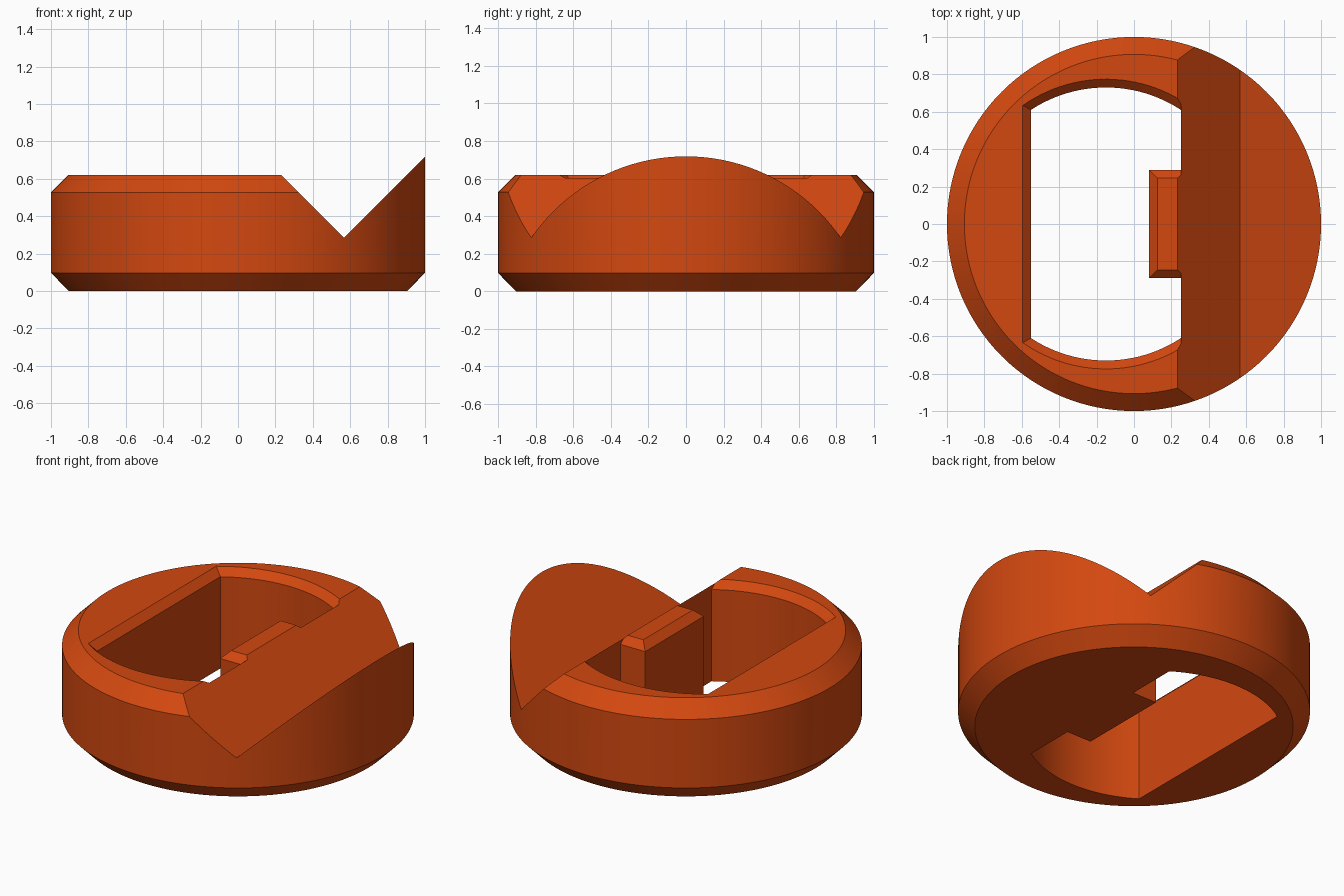
import bpy, bmesh, math

if "Cube" in bpy.data.objects:
    bpy.data.objects.remove(bpy.data.objects["Cube"])

SEG = 128


def loft(name, rings, closed=False):
    """Join equal-length point rings; cap the ends, or close into a loop."""
    bm = bmesh.new()
    vs = [[bm.verts.new(p) for p in r] for r in rings]
    n = len(vs[0])
    pairs = list(zip(vs, vs[1:]))
    if closed:
        pairs.append((vs[-1], vs[0]))
    for a, b in pairs:
        for i in range(n):
            j = (i + 1) % n
            bm.faces.new((a[i], a[j], b[j], b[i]))
    if not closed:
        bm.faces.new(vs[0])
        bm.faces.new(vs[-1])
    bmesh.ops.recalc_face_normals(bm, faces=bm.faces)
    me = bpy.data.meshes.new(name)
    bm.to_mesh(me)
    bm.free()
    ob = bpy.data.objects.new(name, me)
    bpy.context.collection.objects.link(ob)
    return ob


def circle(r, z):
    return [(r * math.cos(2 * math.pi * i / SEG), r * math.sin(2 * math.pi * i / SEG), z)
            for i in range(SEG)]


def hole_outline(d, z):
    """Slot outline grown by d: arcs front and back, flat left, tab on the right."""
    cx, r, x0, x1 = -0.15, 0.73 + d, -0.55 - d, 0.25
    a0, a1 = math.acos((x1 - cx) / r), math.acos((x0 - cx) / r)
    arc = [(cx + r * math.cos(a), r * math.sin(a))
           for a in (a0 + (a1 - a0) * i / 24 for i in range(25))]
    t, tx = 0.29 - d, 0.08 + d
    pts = arc + [(x, -y) for x, y in reversed(arc)]
    pts += [(x1, -t), (tx, -t), (tx, t), (x1, t)]
    return [(x, y, z) for x, y in pts]


# Round body with a chamfered foot
body = loft("ring_body", [circle(0.905, 0), circle(1, 0.097), circle(1, 0.9)])

# Flat top, V groove and rising lip
prof = [(-1.2, 0.62), (0.232, 0.62), (0.567, 0.285), (1.2, 0.918), (1.2, 1.2), (-1.2, 1.2)]
groove = loft("groove_cutter", [[(x, y, z) for x, z in prof] for y in (-1.2, 1.2)])

# Top rim chamfer, only on the left of the groove
sec = [(1.1, 0.427), (0.805, 0.722), (1.1, 0.722)]
angles = [2 * math.pi * i / SEG for i in range(SEG // 6, SEG - SEG // 6 + 1)]
rim = loft("rim_cutter", [[(r * math.cos(a), r * math.sin(a), z) for r, z in sec]
                          for a in angles])

# Through slot with a chamfered mouth and a locating tab
slot = loft("slot_cutter", [hole_outline(0, -0.1), hole_outline(0, 0.575),
                            hole_outline(0.09, 0.665)])

bpy.context.view_layer.objects.active = body
body.select_set(True)
for cutter in (groove, rim, slot):
    m = body.modifiers.new(cutter.name, 'BOOLEAN')
    m.operation, m.solver, m.object = 'DIFFERENCE', 'EXACT', cutter
    bpy.ops.object.modifier_apply(modifier=m.name)
    bpy.data.objects.remove(cutter)

mat = bpy.data.materials.new("burnt_orange")
mat.diffuse_color = (0.65, 0.065, 0.005, 1)
mat.use_nodes = True
mat.node_tree.nodes["Principled BSDF"].inputs["Base Color"].default_value = mat.diffuse_color
body.data.materials.clear()
body.data.materials.append(mat)
for p in body.data.polygons:
    p.material_index = 0
bpy.ops.object.shade_smooth_by_angle(angle=math.radians(25))
